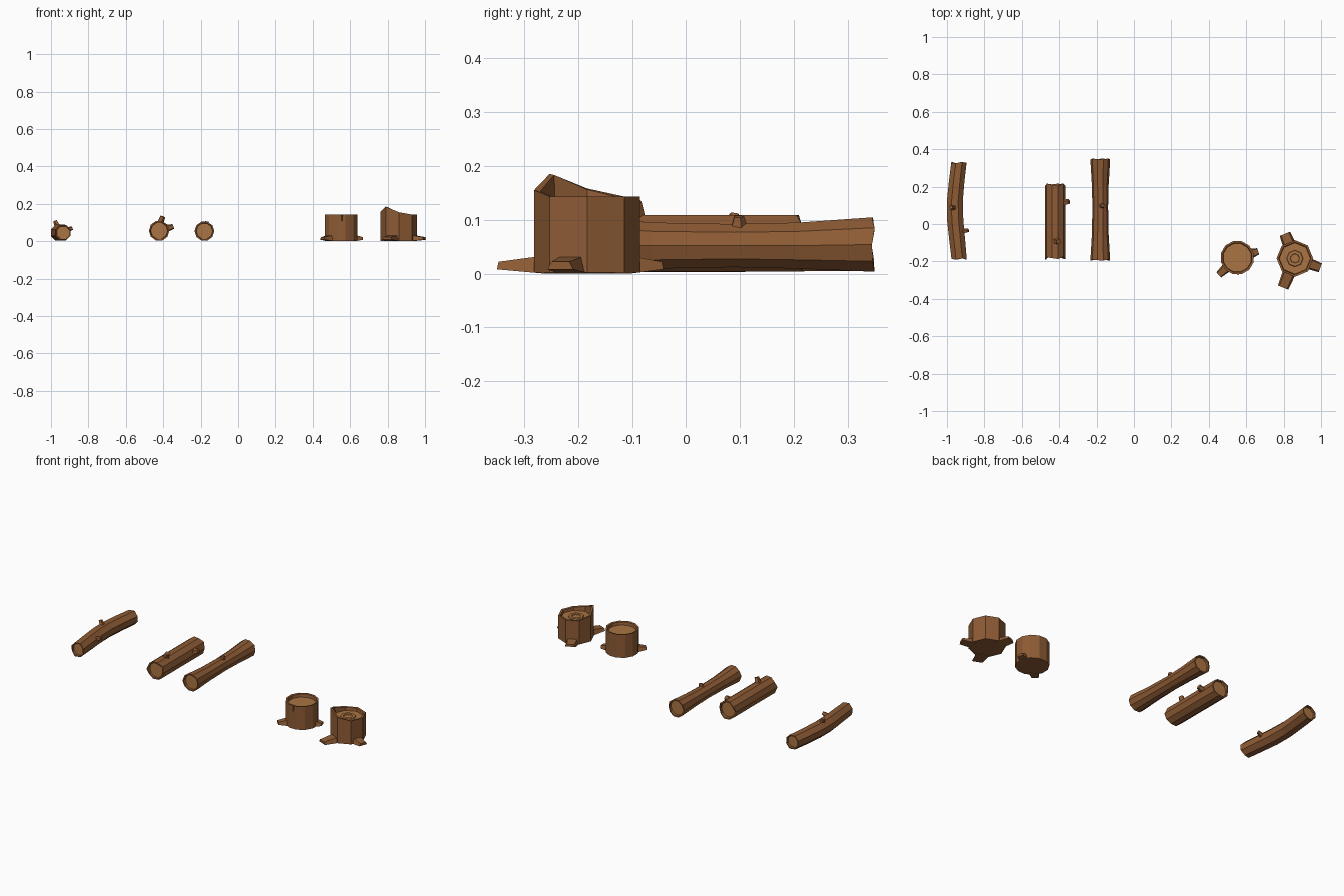
import bpy, bmesh, math
from mathutils import Vector

if "Cube" in bpy.data.objects:
    bpy.data.objects.remove(bpy.data.objects["Cube"])


def mat(name, c):
    m = bpy.data.materials.new(name)
    m.diffuse_color = (*c, 1)
    m.use_nodes = True
    m.node_tree.nodes["Principled BSDF"].inputs["Base Color"].default_value = m.diffuse_color
    return m


BARK = mat("bark brown", (0.27, 0.105, 0.035))
WOOD = mat("cut wood", (0.40, 0.175, 0.055))


def finish(bm, name):
    bmesh.ops.recalc_face_normals(bm, faces=bm.faces)
    me = bpy.data.meshes.new(name)
    bm.to_mesh(me)
    bm.free()
    me.materials.append(BARK)
    me.materials.append(WOOD)
    ob = bpy.data.objects.new(name, me)
    bpy.context.collection.objects.link(ob)
    return ob


def loft(bm, rings):
    """Bridge a list of vertex rings; returns the bmesh rings."""
    vs = [[bm.verts.new(p) for p in r] for r in rings]
    n = len(vs[0])
    for a, b in zip(vs, vs[1:]):
        for i in range(n):
            j = (i + 1) % n
            bm.faces.new((a[i], a[j], b[j], b[i]))
    return vs


def log(name, path, sides, rough):
    """Log along y; path holds (x, y, z, radius). Ends have a bark lip and recessed wood."""
    def ring(x, y, z, r, k=0.0):
        pts = []
        for i in range(sides):
            a = 2 * math.pi * (i + 0.5) / sides - math.pi / 2
            pts.append((x + r * math.cos(a), y + k * math.sin(2.3 * i + 1), z + r * math.sin(a)))
        return pts
    (x0, y0, z0, r0), (x1, y1, z1, r1) = path[0], path[-1]
    rings = [ring(x0, y0 + 0.012, z0, r0 * 0.82), ring(x0, y0, z0, r0 * 0.86, rough)]
    rings += [ring(*p, rough if p in (path[0], path[-1]) else 0) for p in path]
    rings += [ring(x1, y1, z1, r1 * 0.86, rough), ring(x1, y1 - 0.012, z1, r1 * 0.82)]
    bm = bmesh.new()
    vs = loft(bm, rings)
    for r in (vs[0], vs[-1]):
        bm.faces.new(r).material_index = 1
    finish(bm, name)


def stub(name, base, tip, r0, r1, sides=5):
    """Broken branch stub between two points."""
    b, t = Vector(base), Vector(tip)
    q = (t - b).to_track_quat('Z', 'Y')
    def ring(c, r):
        return [c + q @ Vector((r * math.cos(2 * math.pi * i / sides),
                                r * math.sin(2 * math.pi * i / sides), 0)) for i in range(sides)]
    bm = bmesh.new()
    vs = loft(bm, [ring(b, r0), ring(t, r1)])
    bm.faces.new(vs[0])
    bm.faces.new(vs[1])
    finish(bm, name)


def stump(name, cx, cy, r, sides, phase, heights, floor):
    """Upright stump; heights gives the lip height at each corner."""
    def ring(rad, zs):
        return [(cx + rad * math.cos(phase + 2 * math.pi * i / sides),
                 cy + rad * math.sin(phase + 2 * math.pi * i / sides), zs[i]) for i in range(sides)]
    flat = lambda z: [z] * sides
    bm = bmesh.new()
    vs = loft(bm, [ring(r, flat(0.002)), ring(r, heights),
                   ring(r * 0.88, [h - 0.002 for h in heights]), ring(r * 0.85, flat(floor))])
    bm.faces.new(vs[0])
    bm.faces.new(vs[-1]).material_index = 1
    finish(bm, name)


def root(name, cx, cy, angle, r0, r1, w0, w1):
    """Tapered root lying on the ground, pointing outwards."""
    d = Vector((math.cos(angle), math.sin(angle), 0))
    s = Vector((-d.y, d.x, 0))
    def ring(rad, w, zb, zt):
        c = Vector((cx, cy, 0)) + d * rad
        return [c + s * x + Vector((0, 0, z)) for x, z in
                ((-w / 2, zb), (w / 2, zb), (w * 0.36, zt), (-w * 0.36, zt))]
    bm = bmesh.new()
    vs = loft(bm, [ring(r0, w0, 0, 0.034), ring(r1, w1, 0.008, 0.022)])
    bm.faces.new(vs[0])
    bm.faces.new(vs[1])
    finish(bm, name)


# curved thin log
log("curved_log", [(-0.935, -0.187, 0.046, 0.044), (-0.945, -0.09, 0.046, 0.046),
                   (-0.956, 0.02, 0.046, 0.047), (-0.958, 0.12, 0.046, 0.046),
                   (-0.948, 0.23, 0.046, 0.045), (-0.936, 0.328, 0.046, 0.044)], 8, 0.004)
stub("curved_log_top_stub", (-0.96, 0.085, 0.07), (-0.978, 0.09, 0.109), 0.018, 0.011)
stub("curved_log_side_stub", (-0.93, -0.04, 0.055), (-0.886, -0.034, 0.070), 0.018, 0.010)

# short thick log
log("short_log", [(-0.422, -0.182, 0.056, 0.055), (-0.422, 0.21, 0.056, 0.055)], 10, 0.007)
stub("short_log_top_stub", (-0.42, -0.09, 0.09), (-0.403, -0.095, 0.133), 0.020, 0.014)
stub("short_log_side_stub", (-0.39, 0.115, 0.065), (-0.347, 0.12, 0.079), 0.022, 0.014)

# long log, narrower in the middle
log("long_log", [(-0.18, -0.193, 0.054, 0.053), (-0.18, -0.06, 0.052, 0.045),
                 (-0.18, 0.09, 0.052, 0.042), (-0.18, 0.21, 0.052, 0.045),
                 (-0.18, 0.347, 0.054, 0.053)], 10, 0.003)
stub("long_log_stub", (-0.172, 0.098, 0.085), (-0.167, 0.098, 0.106), 0.017, 0.010)

# round stump
stump("round_stump", 0.552, -0.18, 0.091, 12, math.radians(15), [0.142] * 12, 0.122)
root("round_stump_root_right", 0.552, -0.18, math.radians(17), 0.07, 0.117, 0.055, 0.035)
root("round_stump_root_left", 0.552, -0.18, math.radians(223), 0.07, 0.135, 0.055, 0.038)
stub("round_stump_splinter", (0.556, -0.266, 0.105), (0.556, -0.266, 0.142), 0.003, 0.007, 4)

# splintered stump with a raised corner at the front left
stump("splintered_stump", 0.860, -0.184, 0.098, 8, 0,
      [0.143, 0.143, 0.143, 0.143, 0.158, 0.185, 0.155, 0.143], 0.124)
for label, ang, reach, w in (("back", 112, 0.142, 0.06), ("front", 248, 0.168, 0.06),
                             ("right", -20, 0.145, 0.05)):
    root("splintered_stump_root_" + label, 0.860, -0.184, math.radians(ang), 0.07, reach, w + 0.012, w)

# raised growth ring on the splintered stump
bm = bmesh.new()
rings = [[(0.86 + r * math.cos(math.pi * i / 4), -0.184 + r * math.sin(math.pi * i / 4), z)
          for i in range(8)] for r, z in ((0.045, 0.123), (0.042, 0.130), (0.026, 0.130), (0.024, 0.125))]
vs = loft(bm, rings)
bm.faces.new(vs[-1])
for f in bm.faces:
    f.material_index = 1
finish(bm, "growth_ring")
